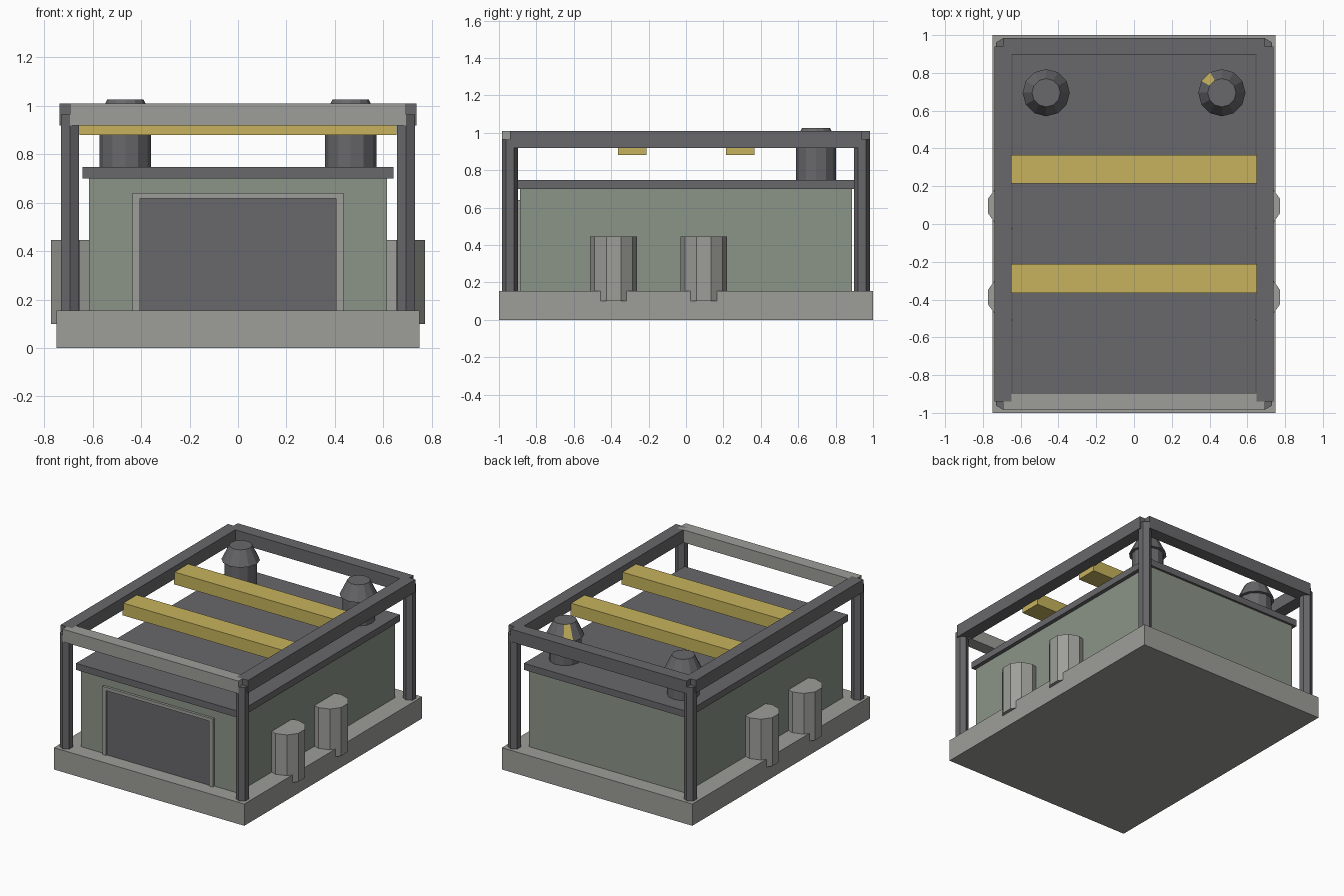
import bpy, bmesh, math
from mathutils import Matrix

if "Cube" in bpy.data.objects:
    bpy.data.objects.remove(bpy.data.objects["Cube"])


def material(name, rgb):
    m = bpy.data.materials.new(name)
    m.diffuse_color = (*rgb, 1)
    m.use_nodes = True
    m.node_tree.nodes["Principled BSDF"].inputs["Base Color"].default_value = m.diffuse_color
    return m


DARK = material("dark_grey", (0.14, 0.14, 0.15))
LIGHT = material("light_grey", (0.34, 0.34, 0.32))
GREEN = material("green_grey", (0.26, 0.30, 0.25))
YELLOW = material("yellow", (0.57, 0.45, 0.11))


def finish(name, bm, *mats):
    bmesh.ops.recalc_face_normals(bm, faces=bm.faces)
    me = bpy.data.meshes.new(name)
    bm.to_mesh(me)
    bm.free()
    for m in mats:
        me.materials.append(m)
    ob = bpy.data.objects.new(name, me)
    bpy.context.collection.objects.link(ob)
    return ob


def box(name, x, y, z, mat):
    """Box from (min, max) ranges."""
    bm = bmesh.new()
    size = [b - a for a, b in (x, y, z)]
    mid = [(a + b) / 2 for a, b in (x, y, z)]
    bmesh.ops.create_cube(bm, size=1, matrix=Matrix.Translation(mid) @ Matrix.Diagonal((*size, 1)))
    return finish(name, bm, mat)


def lathe(name, cx, cy, profile, sides, start, *mats):
    """Faceted upright solid from (radius, z) rings."""
    bm = bmesh.new()
    rings = []
    for r, z in profile:
        angles = [math.radians(start) + 2 * math.pi * i / sides for i in range(sides)]
        rings.append([bm.verts.new((cx + r * math.cos(a), cy + r * math.sin(a), z)) for a in angles])
    for a, b in zip(rings, rings[1:]):
        for i in range(sides):
            j = (i + 1) % sides
            bm.faces.new((a[i], a[j], b[j], b[i]))
    bm.faces.new(rings[0][::-1])
    bm.faces.new(rings[-1])
    return finish(name, bm, *mats)


# Base slab, main body and roof slab
box("base", (-0.75, 0.75), (-1, 1), (0, 0.155), LIGHT)
box("body", (-0.615, 0.615), (-0.887, 0.887), (0.155, 0.70), GREEN)
box("roof", (-0.643, 0.643), (-0.903, 0.903), (0.70, 0.747), DARK)

# Front door: U-shaped frame with a recessed panel
bm = bmesh.new()
outline = [(-0.435, 0.155), (-0.435, 0.64), (0.435, 0.64), (0.435, 0.155),
           (0.405, 0.155), (0.405, 0.617), (-0.405, 0.617), (-0.405, 0.155)]
face = bm.faces.new([bm.verts.new((x, -0.887, z)) for x, z in outline])
ext = bmesh.ops.extrude_face_region(bm, geom=[face])
bmesh.ops.translate(bm, vec=(0, -0.018, 0), verts=[v for v in ext["geom"] if isinstance(v, bmesh.types.BMVert)])
finish("door_frame", bm, LIGHT)
box("door_panel", (-0.405, 0.405), (-0.895, -0.885), (0.155, 0.617), DARK)

PX, PY, H = 0.693, 0.94, 0.045
for sx, side in ((-1, "left"), (1, "right")):
    # Hexagonal corner posts
    for sy, end in ((-1, "front"), (1, "back")):
        lathe(f"{end}_{side}_post", sx * PX, sy * PY, [(0.043, 0.155), (0.043, 0.965)], 6, 30, DARK)
    # Side rail of the top frame
    box(f"{side}_rail", (sx * PX - H, sx * PX + H), (-PY, PY), (0.919, 1.009), DARK)
    # Ten-sided side drums sunk into the base edge
    for cy, end in ((-0.387, "front"), (0.095, "rear")):
        lathe(f"{side}_{end}_drum", sx * 0.654, cy, [(0.125, 0.10), (0.125, 0.445)], 10, 18, LIGHT)
    # Chimney with flared conical cap
    stack = lathe(f"{side}_chimney", sx * 0.465, 0.695,
                  [(0.106, 0.74), (0.106, 0.921), (0.125, 0.923), (0.075, 1.026)], 12, 0, DARK, YELLOW)
    if sx > 0:  # one yellow cap facet
        stack.data.polygons[2 * 12 + 4].material_index = 1

# Front and back rails of the top frame
for sy, end, mat in ((-1, "front", LIGHT), (1, "back", DARK)):
    box(f"{end}_rail", (-PX, PX), (sy * PY - H, sy * PY + H), (0.919, 1.009), mat)

# Yellow cross beams
for i, cy in enumerate((-0.288, 0.29)):
    box(f"cross_beam_{i + 1}", (-0.655, 0.655), (cy - 0.076, cy + 0.076), (0.88, 0.968), YELLOW)
